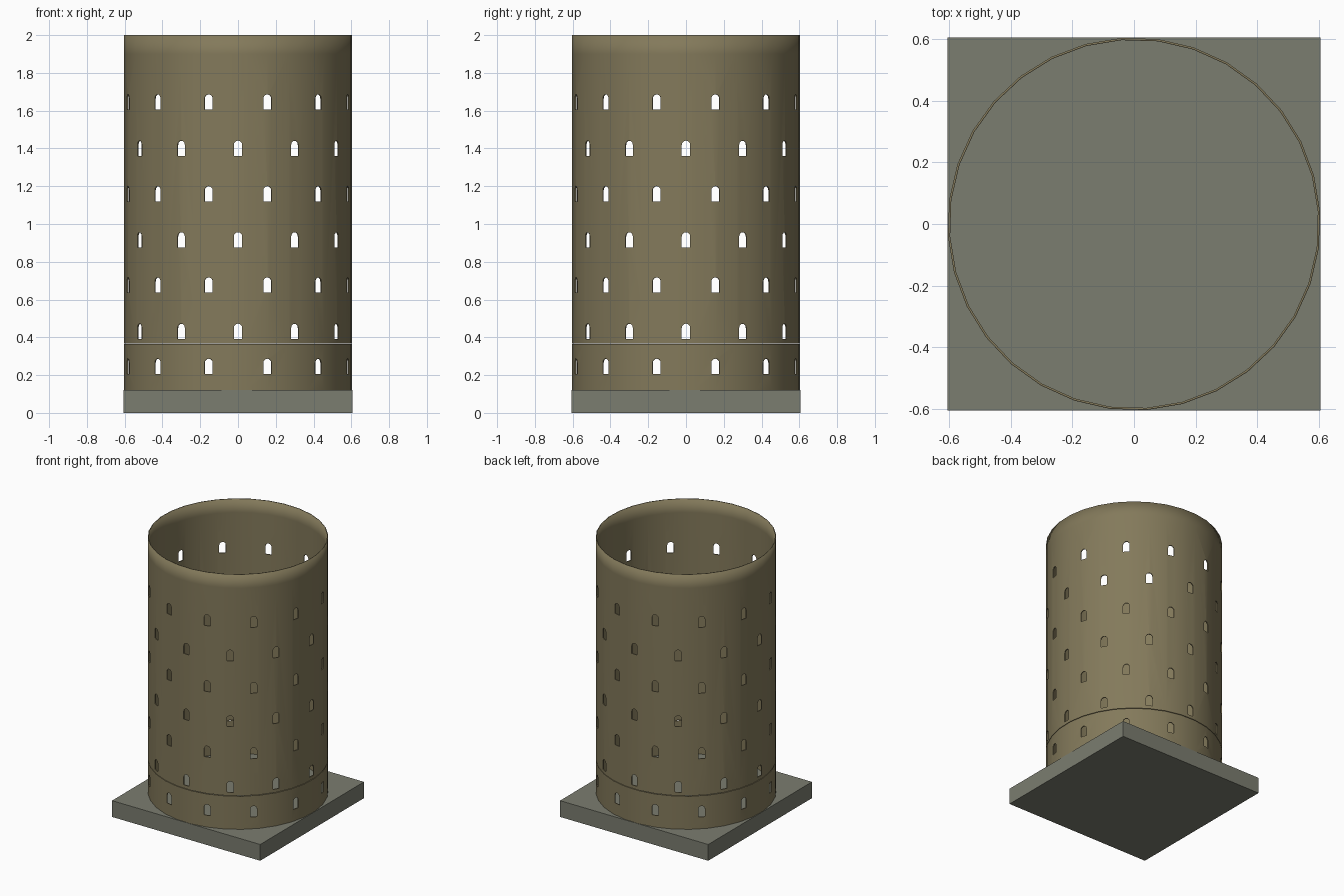
import bpy, bmesh, math
from mathutils import Matrix

if "Cube" in bpy.data.objects:
    bpy.data.objects.remove(bpy.data.objects["Cube"])

SIDES, R_OUT, R_IN = 32, 0.604, 0.597
TURN = math.radians(3.8)


def material(name, rgb):
    m = bpy.data.materials.new(name)
    m.diffuse_color = (*rgb, 1)
    m.use_nodes = True
    m.node_tree.nodes["Principled BSDF"].inputs["Base Color"].default_value = m.diffuse_color
    return m


stone = material("tan_stone", (0.228, 0.193, 0.104))
grey = material("grey_stone", (0.198, 0.205, 0.162))


def add_object(name, bm, mat):
    bmesh.ops.recalc_face_normals(bm, faces=bm.faces)
    me = bpy.data.meshes.new(name)
    bm.to_mesh(me)
    bm.free()
    ob = bpy.data.objects.new(name, me)
    bpy.context.collection.objects.link(ob)
    me.materials.append(mat)
    return ob


def ring_wall(name, heights):
    """Thin round wall: outer skin up, inner skin down, closed at both rims."""
    profile = [(R_OUT, z) for z in heights] + [(R_IN, z) for z in reversed(heights)]
    bm = bmesh.new()
    loops = []
    for i in range(SIDES):
        a = TURN + i * math.tau / SIDES
        loops.append([bm.verts.new((r * math.cos(a), r * math.sin(a), z)) for r, z in profile])
    n = len(profile)
    for i in range(SIDES):
        p, q = loops[i], loops[(i + 1) % SIDES]
        for j in range(n):
            k = (j + 1) % n
            bm.faces.new((p[j], q[j], q[k], p[k]))
    return add_object(name, bm, stone)


def window_cutters(name, rows):
    """Rings of twelve arched prisms pointing outward."""
    w, straight, rise = 0.0225, 0.058, 0.0225
    arch = [(-w, 0), (w, 0)]
    arch += [(w * math.cos(t * math.pi / 6), straight + rise * math.sin(t * math.pi / 6)) for t in range(7)]
    bm = bmesh.new()
    for z0, shift in rows:
        for k in range(12):
            rot = Matrix.Rotation(math.radians(30 * k + shift), 4, 'Z')
            caps = []
            for y in (-0.5, -0.7):
                vs = [bm.verts.new((x, y, z0 + z)) for x, z in arch]
                bmesh.ops.transform(bm, matrix=rot, verts=vs)
                caps.append(vs)
                bm.faces.new(vs)
            for i in range(len(arch)):
                j = (i + 1) % len(arch)
                bm.faces.new((caps[0][i], caps[0][j], caps[1][j], caps[1][i]))
    ob = add_object(name, bm, stone)
    ob.hide_render = True
    return ob


def cut_and_smooth(wall, rows):
    cutter = window_cutters("window_cutter", rows)
    bpy.ops.object.select_all(action='DESELECT')
    bpy.context.view_layer.objects.active = wall
    wall.select_set(True)
    mod = wall.modifiers.new("windows", 'BOOLEAN')
    mod.operation, mod.solver, mod.object = 'DIFFERENCE', 'EXACT', cutter
    bpy.ops.object.modifier_apply(modifier=mod.name)
    bpy.data.objects.remove(cutter)
    bpy.ops.object.shade_smooth_by_angle(angle=math.radians(30))
    # soft shading over the top rim
    me = wall.data
    for e in me.edges:
        if all(me.vertices[v].co.z > 1.99 for v in e.vertices):
            e.use_edge_sharp = False


# square plinth
bm = bmesh.new()
bmesh.ops.create_cube(bm, size=1, matrix=Matrix.Translation((0, 0, 0.06)) @ Matrix.Diagonal((1.21, 1.21, 0.12, 1)))
add_object("plinth", bm, grey)

# ground storey, then a hairline joint, then the upper storeys
cut_and_smooth(ring_wall("ground_storey", [0.12, 0.364]), [(0.207, 15)])
cut_and_smooth(ring_wall("upper_storeys", [0.368, 1.9, 2.0]),
               [(0.392, 0), (0.637, 15), (0.876, 0), (1.12, 15), (1.361, 0), (1.606, 15)])
